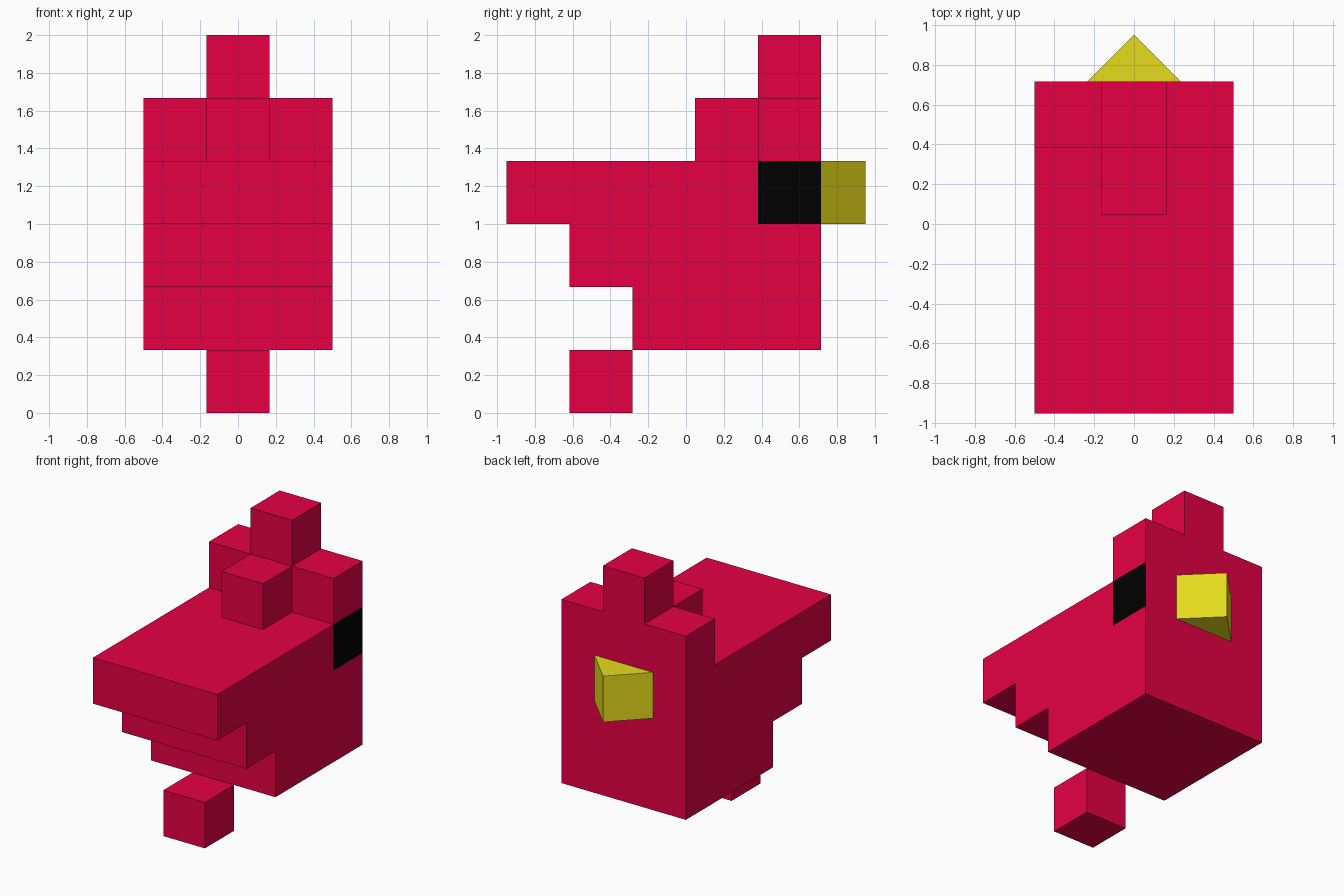
import bpy, bmesh, math
from mathutils import Matrix

if "Cube" in bpy.data.objects:
    bpy.data.objects.remove(bpy.data.objects["Cube"])

U = 1 / 3                                   # one block
BEAK = U * math.sqrt(2) / 2                 # how far the turned block sticks out
BACK = (5 * U - BEAK) / 2                   # y of the flat face that carries the beak


def material(name, rgb):
    m = bpy.data.materials.new(name)
    m.diffuse_color = (*rgb, 1)
    m.use_nodes = True
    m.node_tree.nodes["Principled BSDF"].inputs["Base Color"].default_value = m.diffuse_color
    return m


RED = material("crimson", (0.79, 0.0, 0.058))
YELLOW = material("yellow", (0.79, 0.71, 0.012))
BLACK = material("black", (0.0, 0.0, 0.0))


def finish(name, bm, mat):
    bmesh.ops.recalc_face_normals(bm, faces=bm.faces)
    mesh = bpy.data.meshes.new(name)
    bm.to_mesh(mesh)
    bm.free()
    mesh.materials.append(mat)
    ob = bpy.data.objects.new(name, mesh)
    bpy.context.collection.objects.link(ob)
    return ob


def block(name, mat, centre, size=(U, U, U), turn=0):
    bm = bmesh.new()
    bmesh.ops.create_cube(bm, size=1)
    bmesh.ops.transform(bm, verts=bm.verts, matrix=Matrix.Translation(centre)
                        @ Matrix.Rotation(turn, 4, "Z") @ Matrix.Diagonal((*size, 1)))
    return finish(name, bm, mat)


# Body: stepped side profile (blocks forward of the beak face, blocks up), three blocks wide
profile = [(0, 1), (3, 1), (3, 2), (4, 2), (4, 3), (5, 3), (5, 4), (1, 4), (1, 5), (0, 5)]
bm = bmesh.new()
face = bm.faces.new([bm.verts.new((-0.5, BACK - y * U, z * U)) for y, z in profile])
side = bmesh.ops.extrude_face_region(bm, geom=[face])["geom"]
bmesh.ops.translate(bm, vec=(1, 0, 0),
                    verts=[g for g in side if isinstance(g, bmesh.types.BMVert)])
finish("body", bm, RED)

# Single centre blocks: crest on top, comb in front of it, foot below
for name, y, z in (("crest", 0.5, 5.5), ("comb", 1.5, 4.5), ("foot", 3.5, 0.5)):
    block(name, RED, (0, BACK - y * U, z * U))

# Beak: a block turned 45 degrees, half sunk into the body
block("beak", YELLOW, (0, BACK, 3.5 * U), turn=math.pi / 4)

# Eye: thin plate on the right side only
block("eye", BLACK, (0.5, BACK - 0.5 * U, 3.5 * U), size=(0.002, U, U))
